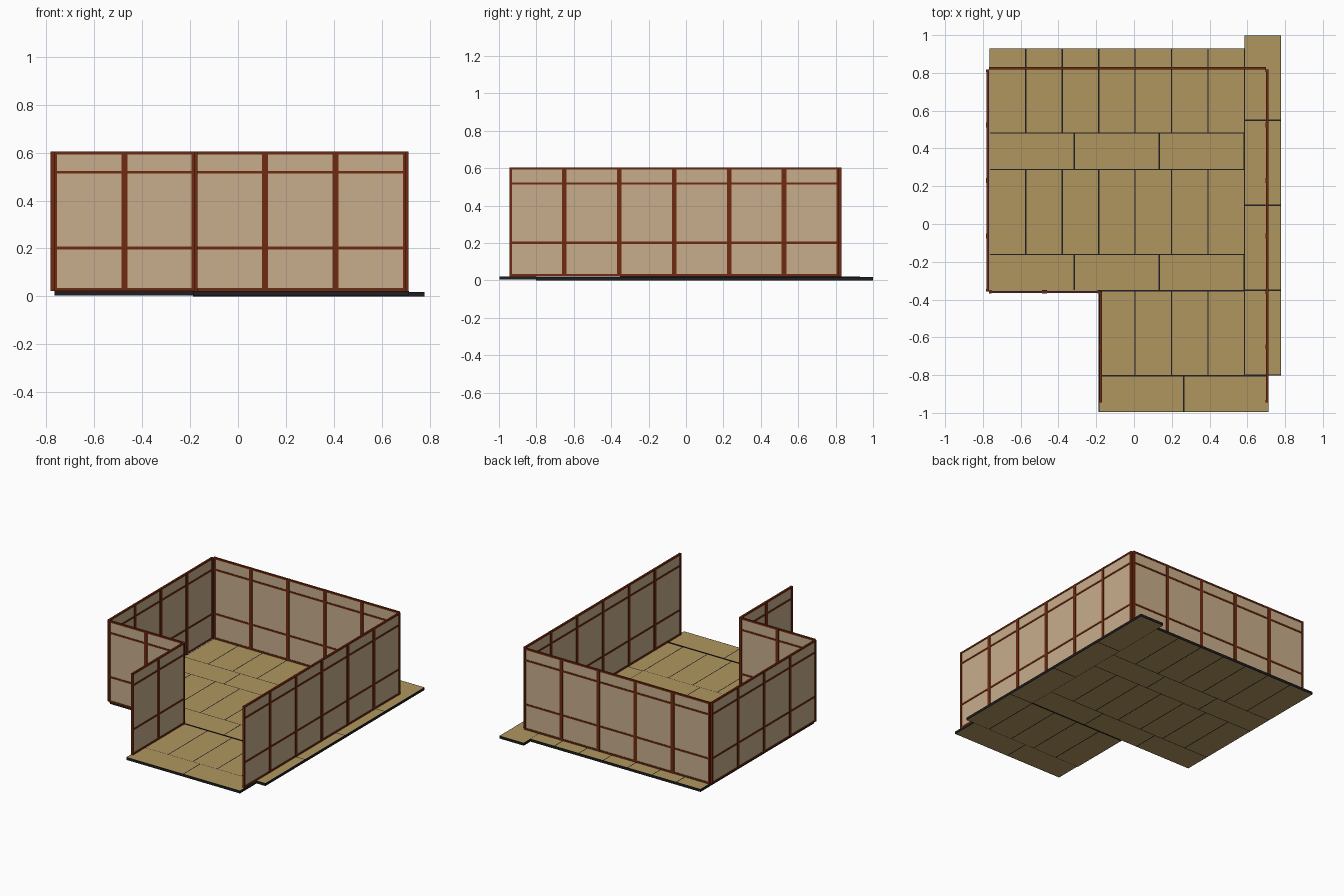
import bpy, bmesh
from mathutils import Matrix, Vector

cube = bpy.data.objects.get("Cube")
if cube:
    bpy.data.objects.remove(cube, do_unlink=True)


def material(name, color):
    m = bpy.data.materials.new(name)
    m.diffuse_color = (*color, 1)
    m.use_nodes = True
    bsdf = next(n for n in m.node_tree.nodes if n.type == 'BSDF_PRINCIPLED')
    bsdf.inputs["Base Color"].default_value = (*color, 1)
    bsdf.inputs["Roughness"].default_value = 0.8
    return m


STRAW = material("woven straw", (0.434, 0.305, 0.114))
BORDER = material("black cloth border", (0.013, 0.013, 0.015))
WOOD = material("red brown wood", (0.162, 0.023, 0.005))
PAPER = material("screen paper", (0.578, 0.423, 0.262))


def add_box(bm, lo, hi):
    lo, hi = Vector(lo), Vector(hi)
    mat = Matrix.Translation((lo + hi) / 2) @ Matrix.Diagonal((*(hi - lo), 1))
    verts = bmesh.ops.create_cube(bm, size=1, matrix=mat)["verts"]
    return list({f for v in verts for f in v.link_faces})


def finish(bm, name, mats):
    mesh = bpy.data.meshes.new(name)
    bm.to_mesh(mesh)
    bm.free()
    for m in mats:
        mesh.materials.append(m)
    obj = bpy.data.objects.new(name, mesh)
    bpy.context.collection.objects.link(obj)
    return obj


# Floor mats: straw faces inset into a dark cloth border
SHORT, LONG, THICK, EDGE = 0.193, 0.45, 0.018, 0.0045


def mat_run(name, x, y, z, count, size, step):
    bm = bmesh.new()
    for i in range(count):
        px, py = x + i * step[0], y + i * step[1]
        faces = add_box(bm, (px, py, z), (px + size[0], py + size[1], z + THICK))
        for f in faces:
            f.material_index = 1
        flat = [f for f in faces if abs(f.normal.z) > 0.5]
        bmesh.ops.inset_individual(bm, faces=flat, thickness=EDGE)
        for f in flat:
            f.material_index = 0
    return finish(bm, name, [STRAW, BORDER])


upright, lying = (SHORT, LONG), (LONG, SHORT)
across, across_long, along = (SHORT, 0), (LONG, 0), (0, LONG)
mat_run("back_mats", -0.766, 0.48, 0.004, 7, upright, across)
mat_run("back_cross_mats", -0.766, 0.288, 0.004, 3, lying, across_long)
mat_run("middle_mats", -0.766, -0.161, 0.004, 7, upright, across)
mat_run("middle_cross_mats", -0.766, -0.353, 0.004, 3, lying, across_long)
mat_run("front_mats", -0.187, -0.803, 0, 4, upright, across)
mat_run("entrance_mats", -0.187, -0.996, 0.004, 2, lying, across_long)
mat_run("side_mats", 0.585, -0.801, 0, 4, upright, along)

# Screen walls: paper sheets held by posts and rails
PANEL, BASE, TOP = 0.2936, 0.022, 0.605
POST, RAIL = 0.0125, 0.012
RAILS = (BASE, 0.196, 0.512, TOP - RAIL)


def screen_wall(name, x, y, count, axis):
    def part(bm, a, b, z0, z1, half):
        if axis == 'X':
            add_box(bm, (x + a, y - half, z0), (x + b, y + half, z1))
        else:
            add_box(bm, (x - half, y + a, z0), (x + half, y + b, z1))

    frame, paper = bmesh.new(), bmesh.new()
    for i in range(count):
        a, b = i * PANEL, (i + 1) * PANEL
        part(frame, a, a + POST, BASE, TOP, 0.0075)
        part(frame, b - POST, b, BASE, TOP, 0.0075)
        for z in RAILS:
            part(frame, a + POST, b - POST, z, z + RAIL, 0.0065)
        part(paper, a + POST / 2, b - POST / 2, BASE + 0.004, TOP - 0.004, 0.003)
    finish(frame, name + "_frame", [WOOD])
    finish(paper, name + "_paper", [PAPER])


screen_wall("back_wall", -0.768, 0.825, 5, 'X')
screen_wall("right_wall", -0.775, -0.357, 4, 'Y')
screen_wall("left_wall", 0.705, -0.944, 6, 'Y')
screen_wall("inner_front_wall", -0.768, -0.36, 2, 'X')
screen_wall("entrance_wall", -0.177, -0.944, 2, 'Y')
